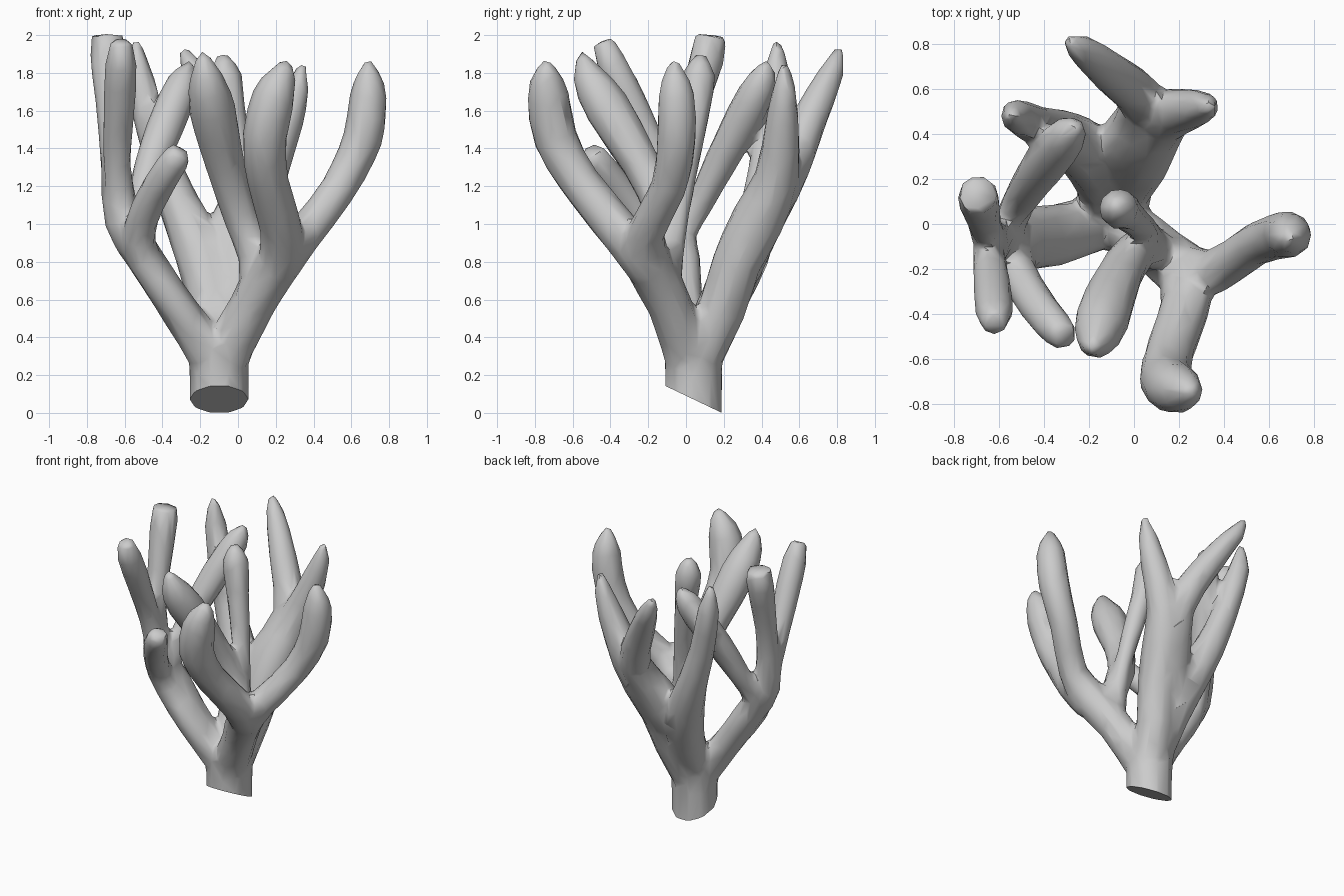
import bpy, bmesh, math
from mathutils import Vector

bm = bmesh.new()
SIDES = 10


def tube(*pts):
    """Closed tapering limb through (x, y, z, radius) points."""
    P = [Vector(p) for p in pts]
    path = []
    for i in range(len(P) - 1):
        a, b, c, d = P[max(i - 1, 0)], P[i], P[i + 1], P[min(i + 2, len(P) - 1)]
        for t in (0, 0.5):
            path.append(0.5 * (2 * b + (c - a) * t + (2 * a - 5 * b + 4 * c - d) * t**2
                               + (3 * b - a - 3 * c + d) * t**3))
    path.append(P[-1])
    rings = []
    for i, p in enumerate(path):
        tan = (path[min(i + 1, len(path) - 1)] - path[max(i - 1, 0)]).to_3d().normalized()
        u = Vector((0, 1, 0)).cross(tan).normalized()
        v = tan.cross(u)
        rings.append([bm.verts.new(p.to_3d() + max(p[3], 0.02) *
                      (u * math.cos(k * math.tau / SIDES) + v * math.sin(k * math.tau / SIDES)))
                      for k in range(SIDES)])
    for r, s in zip(rings, rings[1:]):
        for k in range(SIDES):
            n = (k + 1) % SIDES
            bm.faces.new((r[k], r[n], s[n], s[k]))
    bm.faces.new(rings[0][::-1])
    bm.faces.new(rings[-1])


# Trunk
tube((-.1, .04, -.1, .157), (-.1, .04, .2, .157), (-.1, .04, .33, .163), (-.11, .03, .45, .14))

# Back limb: two overlapping stems, then three fingers
tube((-.08, .06, .28, .13), (-.03, .19, .55, .13), (.02, .27, .8, .135), (.06, .38, 1.02, .145),
     (.14, .48, 1.25, .12), (.26, .51, 1.55, .09), (.32, .52, 1.73, .06), (.34, .52, 1.85, .02))
tube((-.11, .06, .32, .12), (-.14, .2, .6, .13), (-.2, .31, .85, .14), (-.32, .4, 1.12, .11),
     (-.44, .44, 1.45, .088), (-.52, .48, 1.78, .075), (-.54, .48, 1.97, .02))
tube((-.06, .27, .75, .13), (-.02, .38, 1, .13), (.05, .53, 1.25, .11), (-.09, .66, 1.57, .095),
     (-.24, .78, 1.82, .065), (-.29, .81, 1.93, .02))

# Left limb: three stems side by side, four fingers
tube((-.13, .02, .28, .12), (-.35, -.05, .6, .1), (-.5, -.07, .83, .1),
     (-.61, -.07, 1.02, .1), (-.65, -.04, 1.3, .078), (-.67, .03, 1.6, .08),
     (-.69, .11, 1.87, .095), (-.69, .13, 2.0, .085))
tube((-.61, -.07, 1.05, .085), (-.64, -.14, 1.32, .075), (-.63, -.27, 1.6, .085),
     (-.62, -.39, 1.84, .085), (-.62, -.44, 1.97, .055))
tube((-.16, -.02, .33, .1), (-.35, -.1, .6, .09), (-.49, -.12, .8, .09), (-.52, -.2, .98, .085),
     (-.43, -.36, 1.19, .085), (-.34, -.47, 1.33, .08), (-.3, -.5, 1.39, .06))
tube((-.16, .03, .33, .1), (-.35, 0, .6, .09), (-.48, -.01, .8, .09), (-.55, -.02, .95, .08),
     (-.52, .08, 1.12, .075), (-.43, .22, 1.4, .095),
     (-.33, .35, 1.65, .1), (-.28, .41, 1.78, .075), (-.25, .43, 1.86, .02))

# Right limb and its outer finger
tube((-.08, .02, .28, .13), (.08, -.09, .58, .12), (.21, -.2, .8, .13),
     (.36, -.21, .96, .1), (.54, -.09, 1.2, .097), (.66, -.05, 1.45, .107),
     (.69, -.05, 1.68, .1), (.69, -.06, 1.8, .06), (.69, -.06, 1.87, .02))
# Front finger
tube((.22, -.2, .77, .12), (.23, -.36, .97, .115), (.16, -.56, 1.22, .11),
     (.14, -.69, 1.45, .12), (.19, -.73, 1.68, .115), (.24, -.74, 1.8, .07), (.25, -.74, 1.87, .02))
# Inner pair of fingers
tube((.1, -.11, .62, .1), (.09, -.11, .83, .09), (.01, -.12, 1.05, .095),
     (-.07, -.24, 1.32, .105), (-.14, -.42, 1.62, .125), (-.17, -.52, 1.79, .085), (-.19, -.55, 1.91, .02))
tube((.09, -.09, .76, .075), (.07, -.05, 1.0, .06), (.02, 0, 1.3, .068),
     (-.04, .05, 1.6, .08), (-.07, .07, 1.79, .09), (-.08, .08, 1.9, .025))

mesh = bpy.data.meshes.new("branching_coral")
bmesh.ops.recalc_face_normals(bm, faces=bm.faces)
bm.to_mesh(mesh)
bm.free()
coral = bpy.data.objects.new("branching_coral", mesh)
bpy.context.collection.objects.link(coral)
bpy.context.view_layer.objects.active = coral
coral.select_set(True)

# Fuse limbs, soften the forks, reduce to broad facets
m = coral.modifiers.new("fuse", 'REMESH')
m.mode, m.voxel_size = 'VOXEL', 0.018
m = coral.modifiers.new("soften", 'SMOOTH')
m.factor, m.iterations = 0.5, 8
m = coral.modifiers.new("facets", 'DECIMATE')
m.ratio = 0.04
for name in ("fuse", "soften", "facets"):
    bpy.ops.object.modifier_apply(modifier=name)

# Slanted cut at the foot
bm = bmesh.new()
bm.from_mesh(mesh)
cut = bmesh.ops.bisect_plane(bm, geom=bm.verts[:] + bm.edges[:] + bm.faces[:],
                             plane_co=(0, .19, 0), plane_no=(0, .143, .3), clear_inner=True)
rim = [e for e in cut["geom_cut"] if isinstance(e, bmesh.types.BMEdge)]
bmesh.ops.contextual_create(bm, geom=rim)
bmesh.ops.recalc_face_normals(bm, faces=bm.faces)
bm.to_mesh(mesh)
bm.free()
bpy.ops.object.shade_smooth_by_angle(angle=math.radians(50))
